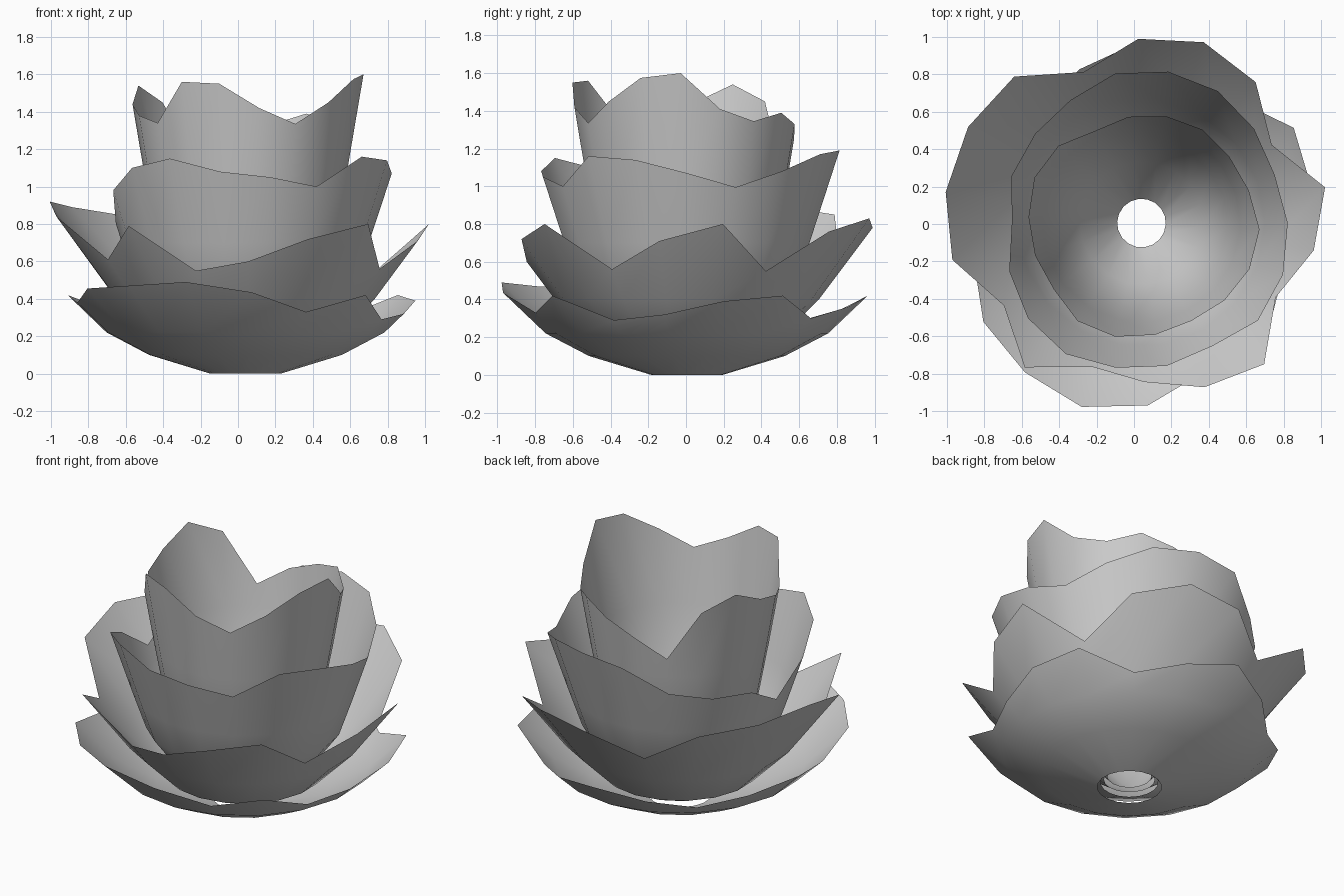
import bpy, bmesh
from math import cos, sin, radians

CX, CY = 0.04, 0.005
N = 18


def petal_bowl(name, phase, profile, slope, heights):
    """Open bowl: circular rings from the profile, then a petal-shaped rim."""
    bm = bmesh.new()

    def vert(i, r, z):
        a = radians(phase + 360 / N * i)
        return bm.verts.new((CX + r * cos(a), CY + r * sin(a), z))

    rings = [[vert(i, r, z) for i in range(N)] for r, z in profile]
    # the rim continues the last ring outwards up to its own height
    r0, z0 = profile[-1]
    rings.append([vert(i, min(r0 + slope * (z - z0), 1.06), z)
                  for i, z in enumerate(heights)])
    for low, high in zip(rings, rings[1:]):
        for i in range(N):
            j = (i + 1) % N
            bm.faces.new((low[i], low[j], high[j], high[i]))
    for f in bm.faces:
        f.smooth = True
    me = bpy.data.meshes.new(name)
    bm.to_mesh(me)
    bm.free()
    ob = bpy.data.objects.new(name, me)
    bpy.context.collection.objects.link(ob)


# Lowest, widest bowl
petal_bowl("outer_petals", 12,
           [(0.19, 0.0), (0.52, 0.10), (0.75, 0.22)], 1.05,
           [.39, .42, .30, .36, .42, .35, .29, .36, .42,
            .38, .455, .47, .49, .435, .33, .42, .29, .32])

# Second bowl
petal_bowl("second_petals", 11,
           [(0.17, 0.03), (0.47, 0.17), (0.70, 0.40)], 0.75,
           [.80, .55, .76, .83, .78, .62, .85, .89, .92,
            .84, .61, .79, .55, .60, .72, .80, .56, .71])

# Third bowl
petal_bowl("third_petals", 0,
           [(0.15, 0.05), (0.41, 0.24), (0.58, 0.47), (0.66, 0.70)], 0.33,
           [1.07, .995, 1.08, 1.17, 1.19, 1.16, 1.00, .95, .94,
            .80, .98, 1.10, 1.15, 1.08, 1.05, 1.00, 1.16, 1.14])

# Innermost, tallest bowl
petal_bowl("inner_petals", -3,
           [(0.13, 0.07), (0.33, 0.30), (0.46, 0.62), (0.53, 1.0)], 0.17,
           [1.60, 1.41, 1.345, 1.39, 1.33, 1.25, 1.13, 1.45, 1.54,
            1.44, 1.38, 1.34, 1.56, 1.55, 1.42, 1.335, 1.45, 1.575])
